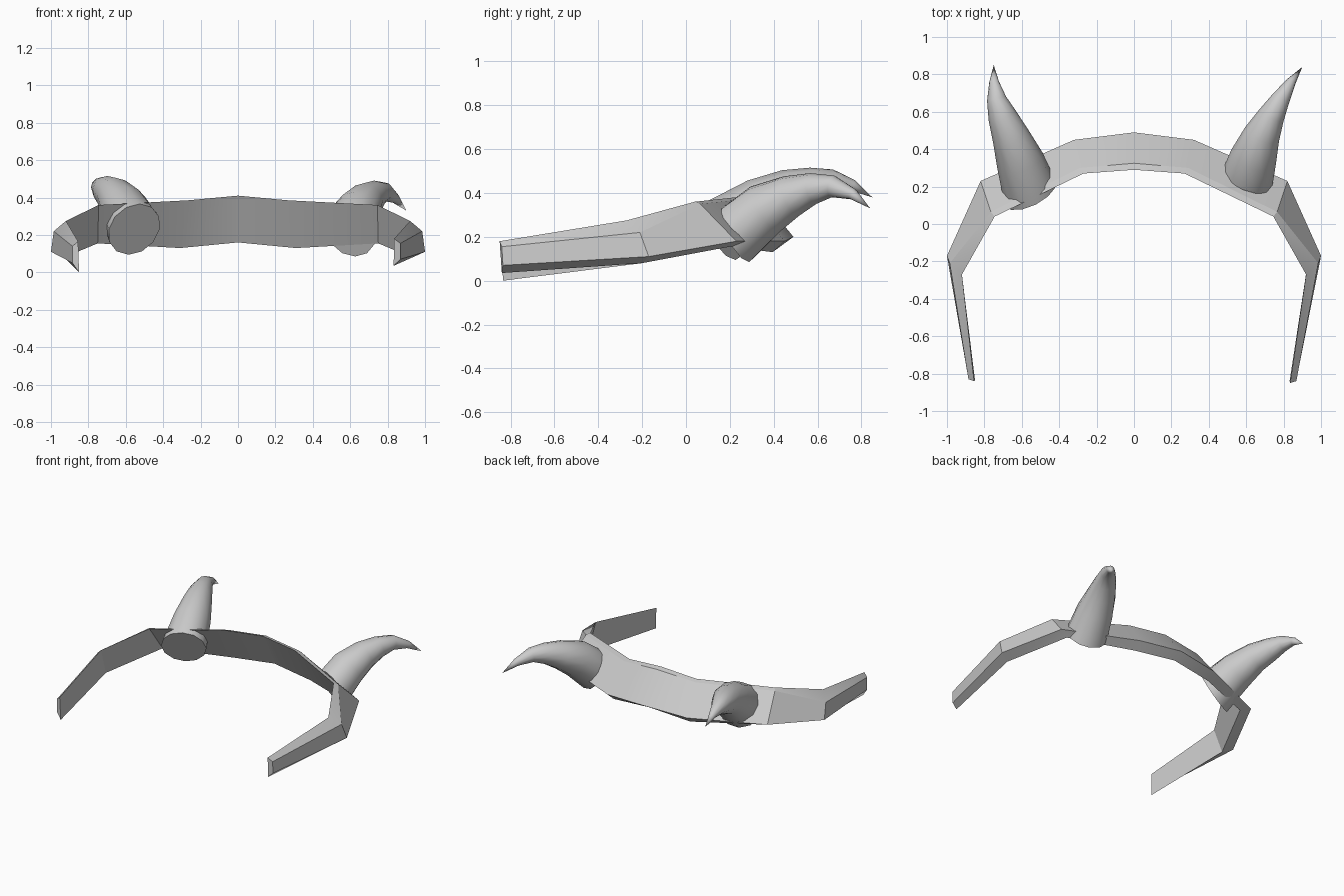
import bpy, bmesh, math
from mathutils import Vector

if "Cube" in bpy.data.objects:
    bpy.data.objects.remove(bpy.data.objects["Cube"])


def loft(name, rings, angle):
    """Skin a list of closed rings, capping both ends."""
    bm = bmesh.new()
    loops = [[bm.verts.new(p) for p in ring] for ring in rings]
    n = len(loops[0])
    for a, b in zip(loops, loops[1:]):
        for i in range(n):
            j = (i + 1) % n
            bm.faces.new((a[i], a[j], b[j], b[i]))
    bm.faces.new(loops[0])
    bm.faces.new(loops[-1])
    bmesh.ops.remove_doubles(bm, verts=bm.verts, dist=0.0005)
    bmesh.ops.recalc_face_normals(bm, faces=bm.faces)
    mesh = bpy.data.meshes.new(name)
    bm.to_mesh(mesh)
    bm.free()
    ob = bpy.data.objects.new(name, mesh)
    bpy.context.collection.objects.link(ob)
    bpy.ops.object.select_all(action='DESELECT')
    bpy.context.view_layer.objects.active = ob
    ob.select_set(True)
    bpy.ops.object.shade_smooth_by_angle(angle=math.radians(angle))
    return ob


def horn(name, base_normal, stations, sides=12):
    """Tapered curved horn; stations are (x, y, z, radius)."""
    pts = [Vector(s[:3]) for s in stations]
    rings = []
    for k, p in enumerate(pts):
        if k == 0:
            t = Vector(base_normal)
        else:
            t = pts[min(k + 1, len(pts) - 1)] - pts[k - 1]
        t.normalize()
        u = t.cross(Vector((0, 0, 1))).normalized()
        v = u.cross(t)
        r = stations[k][3]
        rings.append([p + r * (math.cos(a) * u + math.sin(a) * v)
                      for a in (2 * math.pi * i / sides for i in range(sides))])
    return loft(name, rings, 40)


# Headband: cross-sections ordered top inner, top outer, bottom outer, bottom inner
centre = [(0, .29, .41), (0, .325, .40), (0, .49, .20), (0, .42, .16)]
half = [
    [(.27, .27, .385), (.29, .30, .375), (.32, .45, .18), (.31, .395, .13)],
    [(.745, .04, .36), (.765, .065, .35), (.82, .23, .18), (.75, .20, .155)],
    [(.92, -.27, .275), (.985, -.21, .22), (1.0, -.17, .11), (.93, -.20, .08)],
]
tip_right = [(.835, -.85, .18), (.868, -.84, .155), (.868, -.835, .07), (.832, -.84, .035)]
tip_left = [(-.855, -.84, .165), (-.885, -.83, .14), (-.885, -.83, .05), (-.85, -.835, 0)]
mirrored = [[(-x, y, z) for x, y, z in ring] for ring in reversed(half)]
loft("headband", [tip_left] + mirrored + [centre] + half + [tip_right], 25)

# Horns, each curling its own way
horn("right_horn", (.35, .85, .4), [
    (.605, .235, .215, .142), (.64, .36, .325, .125), (.685, .48, .385, .098),
    (.735, .58, .42, .072), (.785, .67, .43, .05), (.84, .76, .395, .026),
    (.90, .84, .33, 0)])
horn("left_horn", (-.4, .8, .45), [
    (-.555, .165, .23, .152), (-.61, .34, .345, .128), (-.66, .47, .41, .1),
    (-.705, .58, .44, .077), (-.735, .67, .455, .052), (-.748, .76, .435, .026),
    (-.75, .85, .38, 0)])
